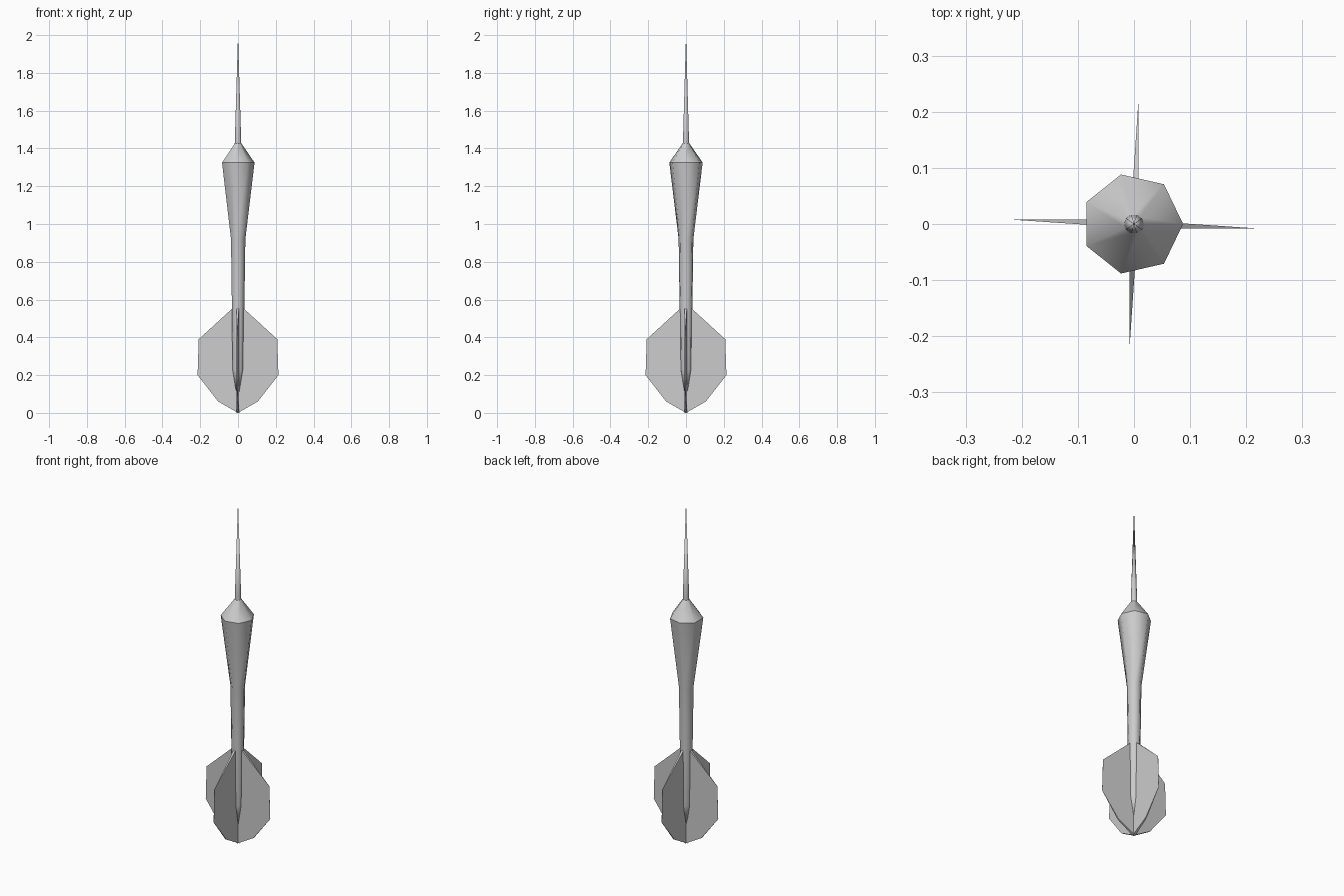
import bpy, bmesh, math
from mathutils import Matrix

if "Cube" in bpy.data.objects:
    bpy.data.objects.remove(bpy.data.objects["Cube"])

def finish(name, bm, smooth):
    bmesh.ops.recalc_face_normals(bm, faces=bm.faces[:])
    for f in bm.faces:
        f.smooth = smooth
    me = bpy.data.meshes.new(name)
    bm.to_mesh(me)
    bm.free()
    ob = bpy.data.objects.new(name, me)
    bpy.context.collection.objects.link(ob)
    return ob

def lathe(name, profile, sides):
    """Stack of (radius, z, x offset) rings; radius 0 makes a point."""
    bm = bmesh.new()
    rings = []
    for r, z, cx in profile:
        if r == 0:
            rings.append([bm.verts.new((cx, 0, z))])
        else:
            rings.append([bm.verts.new((cx + r * math.cos(2 * math.pi * i / sides),
                                        r * math.sin(2 * math.pi * i / sides), z))
                          for i in range(sides)])
    for a, b in zip(rings, rings[1:]):
        for i in range(sides):
            j = (i + 1) % sides
            quad = [a[i % len(a)], a[j % len(a)], b[j % len(b)], b[i % len(b)]]
            bm.faces.new(list(dict.fromkeys(quad)))
    return finish(name, bm, True)

# Seven-sided shaft and barrel, with a crisp edge where the nose cone starts
lathe("shaft_and_barrel", [(0, 0.05, 0), (0.031, 0.23, -0.001), (0.035, 0.58, -0.001),
                           (0.040, 0.92, -0.001), (0.0905, 1.325, -0.003)], 7)
lathe("nose_cone", [(0.0905, 1.325, -0.003), (0.016, 1.43, 0)], 7)

# Steel needle
lathe("needle", [(0.0175, 1.42, 0), (0.0165, 1.45, 0), (0.0, 2.0, 0)], 10)

# Four flights: wedges, thick at the root and sharp at the outer edge
outline = [(0, 0.0), (0.105, 0.06), (0.214, 0.20), (0.208, 0.39), (0.033, 0.55), (0, 0.575)]
for k in range(4):
    bm = bmesh.new()
    flat = [bm.verts.new((x, -0.008, z)) for x, z in outline]
    slope = [bm.verts.new((x, 0.007 - 0.0145 * x / 0.214, z)) for x, z in outline]
    bm.faces.new(flat)
    # The sloped side is planar because its depth is linear in x
    bm.faces.new(slope[::-1])
    n = len(outline)
    for i in range(n):
        j = (i + 1) % n
        bm.faces.new((flat[i], slope[i], slope[j], flat[j]))
    bmesh.ops.transform(bm, matrix=Matrix.Rotation(k * math.pi / 2, 4, 'Z'), verts=bm.verts[:])
    finish(f"flight_{k + 1}", bm, False)
